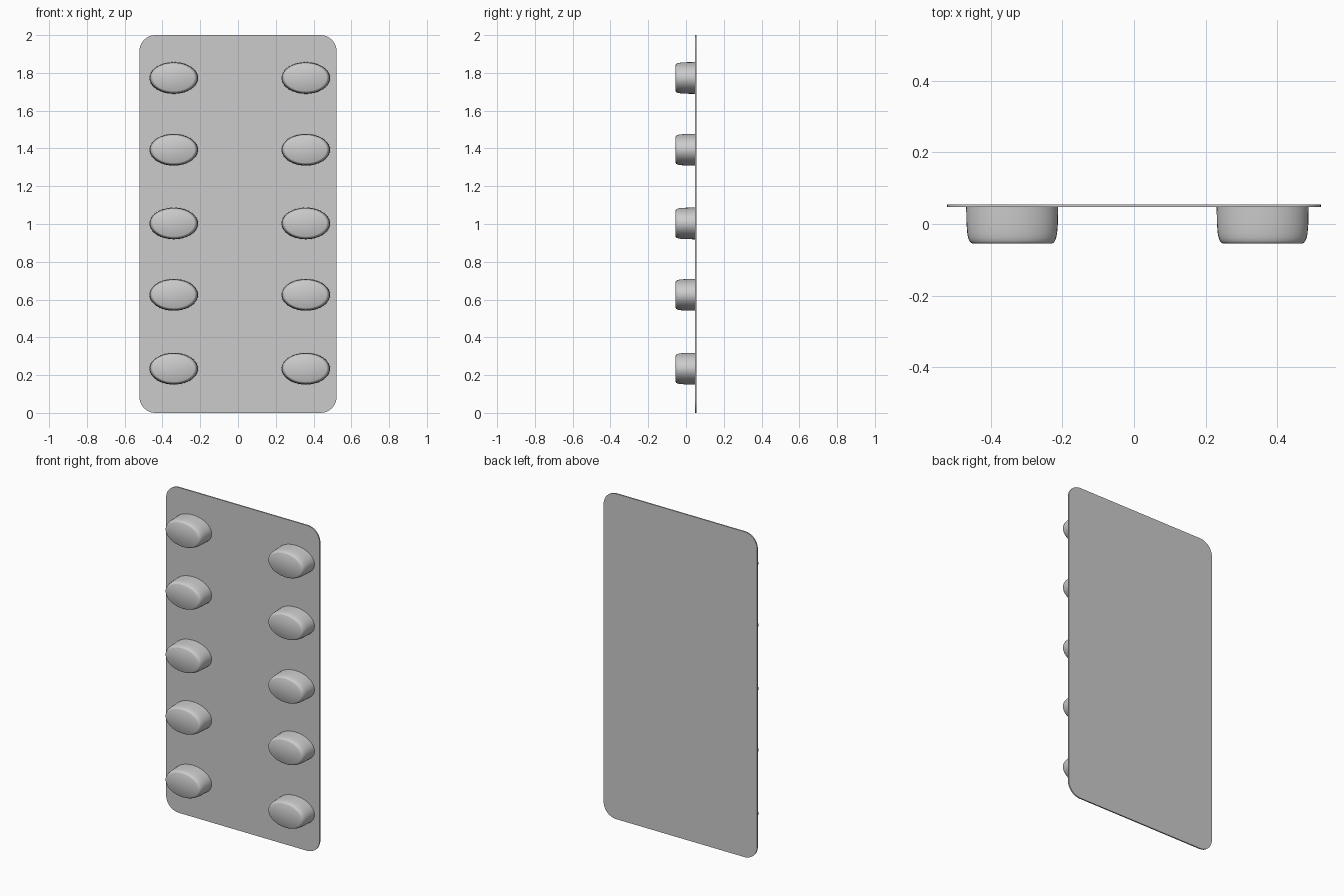
import bpy, bmesh
from math import sin, cos, pi, radians

if "Cube" in bpy.data.objects:
    bpy.data.objects.remove(bpy.data.objects["Cube"])

BACK, FACE, FRONT = 0.055, 0.047, -0.055   # y of card back, card face, blister top


def loft(name, rings):
    """Skin a list of closed rings and cap both ends."""
    bm = bmesh.new()
    loops = [[bm.verts.new(p) for p in ring] for ring in rings]
    n = len(loops[0])
    for a, b in zip(loops, loops[1:]):
        for i in range(n):
            j = (i + 1) % n
            bm.faces.new((a[i], a[j], b[j], b[i]))
    bm.faces.new(loops[0])
    bm.faces.new(loops[-1])
    bmesh.ops.recalc_face_normals(bm, faces=bm.faces)
    mesh = bpy.data.meshes.new(name)
    bm.to_mesh(mesh)
    bm.free()
    obj = bpy.data.objects.new(name, mesh)
    bpy.context.collection.objects.link(obj)
    bpy.ops.object.select_all(action='DESELECT')
    obj.select_set(True)
    bpy.context.view_layer.objects.active = obj
    bpy.ops.object.shade_smooth_by_angle(angle=radians(35))
    return obj


def rounded_rect(y, half_w, height, r, steps=8):
    corners = [(half_w - r, height - r), (r - half_w, height - r),
               (r - half_w, r), (half_w - r, r)]
    return [(cx + r * cos(a), y, cz + r * sin(a))
            for k, (cx, cz) in enumerate(corners)
            for a in [(k + s / steps) * pi / 2 for s in range(steps + 1)]]


def ellipse(y, rx, rz, n=40):
    return [(rx * cos(2 * pi * i / n), y, rz * sin(2 * pi * i / n)) for i in range(n)]


# Flat backing card with rounded corners
loft("backing_card", [rounded_rect(y, 0.522, 2.0, 0.085) for y in (BACK, FACE)])

# Oval blister: slightly tapered wall, rounded shoulder, flat top (y, inset)
profile = [(FACE + 0.002, 0.0), (0.0, 0.001), (-0.025, 0.003), (-0.038, 0.0055),
           (-0.047, 0.009), (-0.052, 0.013), (FRONT, 0.019)]
rings = [ellipse(y, 0.1285 - d, 0.084 - d * 0.75) for y, d in profile]
first = loft("blister", rings)

# Two columns of five blisters sharing one mesh
for i, (x, z) in enumerate((x, z) for x in (-0.34, 0.359)
                           for z in (0.234, 0.625, 1.003, 1.393, 1.773)):
    blister = first
    if i:
        blister = first.copy()
        bpy.context.collection.objects.link(blister)
    blister.location = (x, 0, z)
